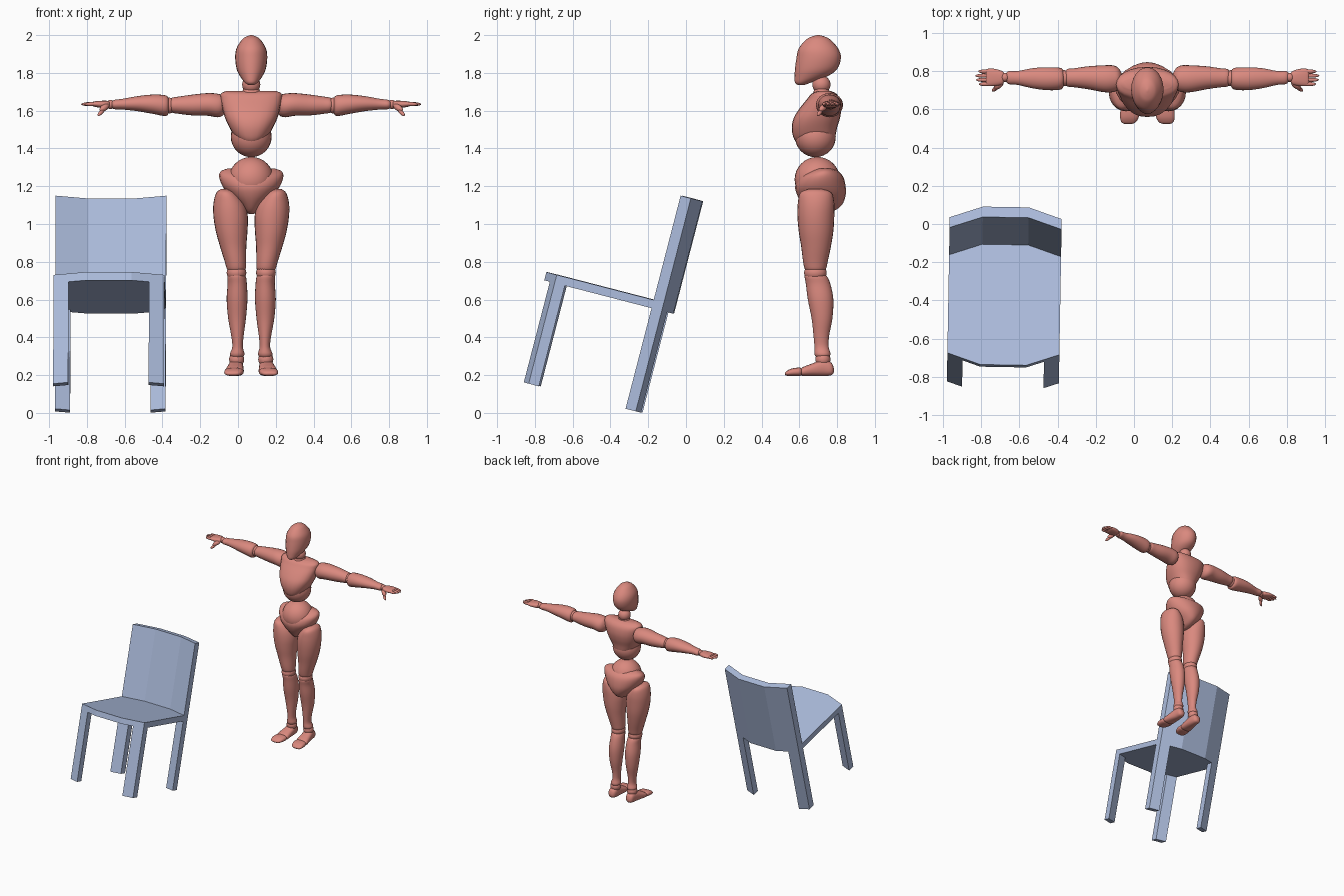
import bpy, bmesh, math
from mathutils import Matrix, Vector

cube = bpy.data.objects.get("Cube")
if cube:
    bpy.data.objects.remove(cube, do_unlink=True)


def material(name, rgb):
    m = bpy.data.materials.new(name)
    m.use_nodes = True
    color = (*rgb, 1)
    m.diffuse_color = color
    m.node_tree.nodes["Principled BSDF"].inputs["Base Color"].default_value = color
    return m


CORAL = material("coral_red", (0.70, 0.25, 0.21))
BLUE = material("pale_blue", (0.42, 0.51, 0.73))
FIGURE_X = 0.07


def finish(name, bm, mat, smooth):
    bmesh.ops.recalc_face_normals(bm, faces=bm.faces)
    mesh = bpy.data.meshes.new(name)
    bm.to_mesh(mesh)
    bm.free()
    mesh.materials.append(mat)
    ob = bpy.data.objects.new(name, mesh)
    bpy.context.collection.objects.link(ob)
    if smooth:
        bpy.ops.object.select_all(action="DESELECT")
        ob.select_set(True)
        bpy.context.view_layer.objects.active = ob
        bpy.ops.object.shade_smooth_by_angle(angle=math.radians(50))
    return ob


def blend(a, b, c, d, t):
    # smooth interpolation from b to c
    return b + 0.5 * t * (c - a + t * (2*a - 5*b + 4*c - d + t * (3*(b - c) + d - a)))


def loft(name, axis, stations, side=1, sides=24, steps=4, square=1.0):
    """Rounded limb; a station is (position, low a, high a, low b, high b)."""
    n = len(stations)
    rows = []
    for i in range(n - 1):
        p = [stations[max(0, min(n - 1, i + k))] for k in (-1, 0, 1, 2)]
        for s in range(steps):
            rows.append([blend(*q, s / steps) for q in zip(*p)])
    rows.append(stations[-1])
    bm = bmesh.new()
    rings = []
    for t, a0, a1, b0, b1 in rows:
        ring = []
        for k in range(sides):
            ang = math.tau * k / sides
            c, s = math.cos(ang), math.sin(ang)
            c = math.copysign(abs(c) ** square, c)
            s = math.copysign(abs(s) ** square, s)
            a = (a0 + a1) / 2 + c * (a1 - a0) / 2
            b = (b0 + b1) / 2 + s * (b1 - b0) / 2
            x, y, z = {"x": (t, a, b), "y": (a, t, b), "z": (a, b, t)}[axis]
            ring.append(bm.verts.new((FIGURE_X + side * x, y, z)))
        rings.append(ring)
    for r, q in zip(rings, rings[1:]):
        for k in range(sides):
            j = (k + 1) % sides
            bm.faces.new((r[k], r[j], q[j], q[k]))
    bm.faces.new(rings[0])
    bm.faces.new(rings[-1])
    return finish(name, bm, CORAL, True)


def centred(name, stations, **kw):
    # station: (height, half width, front, back)
    return loft(name, "z", [(z, -w, w, f, b) for z, w, f, b in stations], **kw)


def ball(name, x, y, z, r, side=1, scale=(1, 1, 1)):
    bm = bmesh.new()
    m = Matrix.Translation((FIGURE_X + side * x, y, z)) @ Matrix.Diagonal((*scale, 1))
    bmesh.ops.create_uvsphere(bm, u_segments=28, v_segments=16, radius=r, matrix=m)
    return finish(name, bm, CORAL, True)


def digit(name, start, end, r, side):
    # stretched rounded finger between two points
    a, b = Vector(start), Vector(end)
    d = b - a
    c = (a + b) / 2
    spin = d.to_track_quat("Z", "Y").to_matrix().to_4x4()
    m = (Matrix.Translation((FIGURE_X, 0, 0)) @ Matrix.Diagonal((side, 1, 1, 1))
         @ Matrix.Translation(c) @ spin @ Matrix.Diagonal((r, r, d.length / 2, 1)))
    bm = bmesh.new()
    bmesh.ops.create_uvsphere(bm, u_segments=12, v_segments=10, radius=1, matrix=m)
    return finish(name, bm, CORAL, True)


# Head, neck and torso
centred("head", [(1.737, .018, .59, .63), (1.75, .035, .577, .665), (1.78, .058, .575, .745),
                 (1.82, .077, .577, .80), (1.88, .085, .585, .82), (1.93, .078, .597, .805),
                 (1.975, .05, .635, .765), (1.992, .027, .665, .735), (2.0, .003, .695, .705)])
ball("neck_joint", 0, .717, 1.738, .048)
centred("neck", [(1.66, .06, .665, .785), (1.69, .05, .672, .765), (1.715, .042, .68, .755),
                 (1.73, .03, .69, .745)])
centred("chest", [(1.425, .02, .60, .70), (1.432, .05, .585, .78), (1.46, .085, .568, .79),
                  (1.51, .115, .56, .80), (1.56, .138, .57, .815), (1.61, .152, .60, .822),
                  (1.66, .162, .64, .815), (1.69, .16, .665, .795), (1.705, .13, .70, .765)],
        square=.85)
ball("stomach", 0, .685, 1.462, .108)
ball("waist", 0, .695, 1.235, .12)
centred("pelvis", [(1.053, .012, .68, .73), (1.068, .035, .65, .78), (1.10, .062, .62, .825),
                   (1.15, .115, .59, .845), (1.20, .152, .578, .845), (1.25, .17, .60, .832),
                   (1.28, .16, .65, .805), (1.295, .12, .69, .77)])

# Limbs, built once and repeated for each side
for label, s in (("left", 1), ("right", -1)):
    loft(f"{label}_upper_arm", "x",
         [(.13, .74, .78, 1.61, 1.65), (.15, .705, .815, 1.575, 1.68), (.18, .69, .83, 1.565, 1.69),
          (.23, .69, .83, 1.573, 1.693), (.31, .705, .825, 1.575, 1.685),
          (.38, .715, .815, 1.583, 1.675), (.42, .72, .81, 1.59, 1.668),
          (.435, .74, .79, 1.61, 1.65)], s)
    ball(f"{label}_elbow", .437, .763, 1.627, .042, s)
    loft(f"{label}_forearm", "x",
         [(.436, .735, .785, 1.60, 1.655), (.45, .705, .815, 1.572, 1.68),
          (.52, .70, .82, 1.583, 1.685), (.60, .71, .815, 1.597, 1.677),
          (.68, .728, .80, 1.606, 1.663), (.725, .732, .80, 1.608, 1.657),
          (.742, .75, .785, 1.62, 1.645)], s)
    ball(f"{label}_wrist", .745, .767, 1.633, .024, s)
    loft(f"{label}_palm", "x",
         [(.747, .75, .785, 1.623, 1.643), (.76, .73, .80, 1.614, 1.652),
          (.80, .722, .812, 1.616, 1.652), (.835, .722, .812, 1.622, 1.648),
          (.845, .73, .805, 1.63, 1.642)], s, square=.8)
    for i, tip in enumerate((.882, .897, .90, .885)):
        y = .732 + i * .022
        digit(f"{label}_finger_{i + 1}", (.815, y, 1.636), (tip, y, 1.634), .0105, s)
    digit(f"{label}_thumb_base", (.755, .745, 1.632), (.80, .708, 1.60), .017, s)
    digit(f"{label}_thumb", (.775, .725, 1.612), (.812, .695, 1.573), .011, s)

    loft(f"{label}_thigh", "z",
         [(1.185, .12, .16, .65, .72), (1.165, .08, .185, .605, .77), (1.11, .035, .20, .592, .785),
          (1.04, .018, .20, .59, .785), (.96, .02, .187, .597, .78), (.88, .026, .165, .61, .767),
          (.80, .027, .14, .62, .75), (.76, .03, .128, .63, .74), (.745, .05, .11, .65, .72)], s)
    ball(f"{label}_knee", .078, .685, .742, .052, s, (1, 1.15, .9))
    loft(f"{label}_shin", "z",
         [(.742, .055, .10, .64, .72), (.725, .03, .125, .628, .745), (.68, .023, .125, .635, .765),
          (.60, .02, .13, .645, .78), (.50, .028, .122, .665, .775), (.41, .04, .106, .675, .758),
          (.35, .044, .10, .68, .755), (.31, .036, .113, .68, .765), (.29, .05, .10, .695, .75)], s)
    ball(f"{label}_ankle", .077, .725, .283, .04, s)
    loft(f"{label}_foot", "y",
         [(.783, .07, .092, .215, .235), (.77, .052, .11, .20, .265), (.73, .043, .118, .195, .282),
          (.67, .04, .13, .195, .262), (.62, .04, .138, .195, .243),
          (.608, .05, .128, .202, .232)], s, square=.8)
    loft(f"{label}_toes", "y",
         [(.612, .05, .13, .20, .234), (.60, .04, .14, .195, .24), (.56, .045, .143, .195, .235),
          (.533, .06, .136, .197, .222), (.524, .08, .12, .203, .212)], s, square=.8)

# Chair, leaning back, with bowed back and seat front in three facets
LEAN = (Matrix.Translation((-.677, -.315, .022)) @ Matrix.Rotation(math.radians(-1), 4, "Z")
        @ Matrix.Rotation(math.radians(-14.5), 4, "X"))
HALF, BEND, LEG, THICK = .293, .12, .08, .056
SEAT_LOW, SEAT_TOP, BACK_TOP, FRONT = .55, .595, 1.165, -.53


def bow(x):
    return .06 * min(1, (HALF - abs(x)) / (HALF - BEND))


def prism(name, outline, low, high):
    bm = bmesh.new()
    base = bm.faces.new([bm.verts.new((x, y, low)) for x, y in outline])
    top = bmesh.ops.extrude_face_region(bm, geom=[base])["geom"]
    verts = [v for v in top if isinstance(v, bmesh.types.BMVert)]
    bmesh.ops.translate(bm, verts=verts, vec=(0, 0, high - low))
    bmesh.ops.transform(bm, matrix=LEAN, verts=bm.verts)
    return finish(name, bm, BLUE, False)


def strip(xs, near, far):
    return [(x, near(x)) for x in xs] + [(x, far(x)) for x in reversed(xs)]


def back_front(x):
    return bow(x)


def back_rear(x):
    return bow(x) + THICK


def seat_front(x):
    return FRONT - bow(x)


span = (-HALF, -BEND, BEND, HALF)
prism("chair_back", strip(span, back_front, back_rear), SEAT_LOW, BACK_TOP)
prism("chair_seat", strip(span, seat_front, back_front), SEAT_LOW, SEAT_TOP)
for label, xs in (("left", (HALF - LEG, HALF)), ("right", (-HALF, LEG - HALF))):
    prism(f"chair_{label}_back_leg", strip(xs, back_front, back_rear), 0, SEAT_LOW)
    prism(f"chair_{label}_front_leg",
          strip(xs, seat_front, lambda x: seat_front(x) + THICK), 0, SEAT_LOW)
